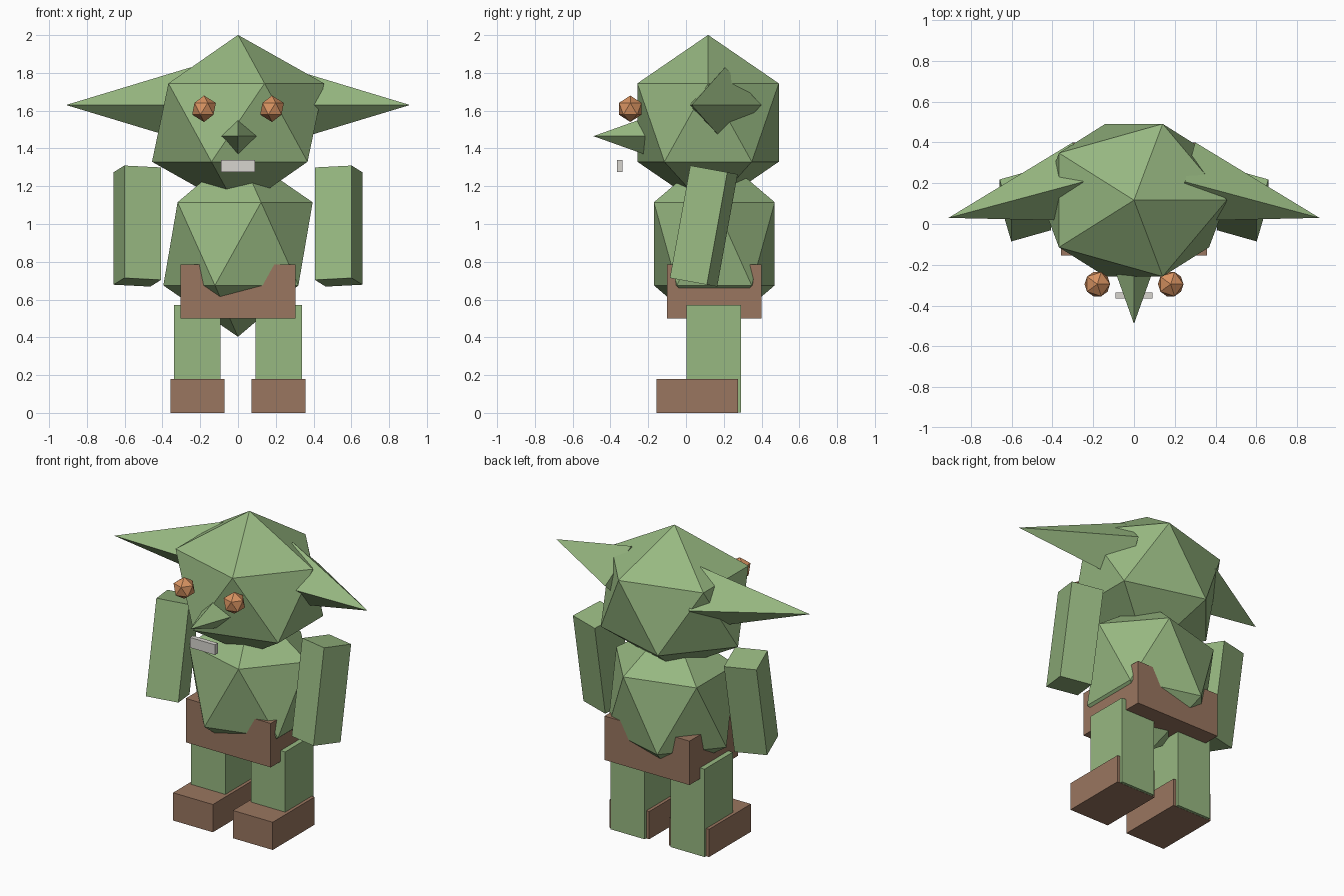
import bpy
from math import radians
from mathutils import Matrix, Vector

cube = bpy.data.objects.get("Cube")
if cube:
    bpy.data.objects.remove(cube, do_unlink=True)


def material(name, rgb):
    mat = bpy.data.materials.new(name)
    mat.use_nodes = True
    color = (*rgb, 1)
    mat.diffuse_color = color
    mat.node_tree.nodes["Principled BSDF"].inputs["Base Color"].default_value = color
    return mat


green = material("leaf green", (0.31, 0.48, 0.22))
brown = material("leather brown", (0.32, 0.18, 0.115))
orange = material("eye orange", (0.68, 0.29, 0.12))
ivory = material("tooth ivory", (0.68, 0.66, 0.62))


def finish(name, mat):
    ob = bpy.context.object
    ob.name = ob.data.name = name
    ob.data.materials.append(mat)
    return ob


def box(name, mat, center, size, turn=Matrix()):
    bpy.ops.mesh.primitive_cube_add(size=1)
    ob = finish(name, mat)
    ob.matrix_world = Matrix.Translation(center) @ turn @ Matrix.Diagonal((*size, 1))
    return ob


def gem(name, mat, center, radii):
    bpy.ops.mesh.primitive_ico_sphere_add(subdivisions=1, radius=1, location=center)
    ob = finish(name, mat)
    ob.scale = radii
    return ob


def spike(name, mat, tip, direction, radius, length):
    # Four-sided cone with its corners above, below and to each side
    axis = Vector(direction).normalized()
    bpy.ops.mesh.primitive_cone_add(vertices=4, radius1=radius, radius2=0, depth=length)
    ob = finish(name, mat)
    side = Vector((0, 0, 1)).cross(axis)
    turn = Matrix((side, axis.cross(side), axis)).transposed().to_4x4()
    ob.matrix_world = Matrix.Translation(Vector(tip) - axis * length / 2) @ turn
    return ob


# Head, torso and face
gem("head", green, (0, 0.117, 1.537), (0.509, 0.44, 0.464))
gem("torso", green, (0, 0.15, 0.895), (0.442, 0.376, 0.492))
spike("nose", green, (0, -0.49, 1.465), (0, -1, 0), 0.1, 0.28)
box("tooth", ivory, (0, -0.35, 1.307), (0.18, 0.03, 0.066))

# Shorts
box("shorts", brown, (0, 0.15, 0.643), (0.61, 0.5, 0.285))

# Paired parts
for side, s in (("left", 1), ("right", -1)):
    gem(side + "_eye", orange, (s * 0.18, -0.295, 1.61), (0.07, 0.07, 0.07))
    spike(side + "_ear", green, (s * 0.91, 0.03, 1.63), (s * 0.966, -0.259, 0), 0.2, 0.685)
    tilt = Matrix.Rotation(radians(-10.3), 4, "X") @ Matrix.Rotation(radians(-16 * s), 4, "Z")
    box(side + "_arm", green, (s * 0.533, 0.094, 0.989), (0.203, 0.207, 0.605), tilt)
    box(side + "_leg", green, (s * 0.215, 0.147, 0.286), (0.245, 0.29, 0.57), Matrix())
    box(side + "_shoe", brown, (s * 0.215, 0.06, 0.09), (0.286, 0.43, 0.18))
